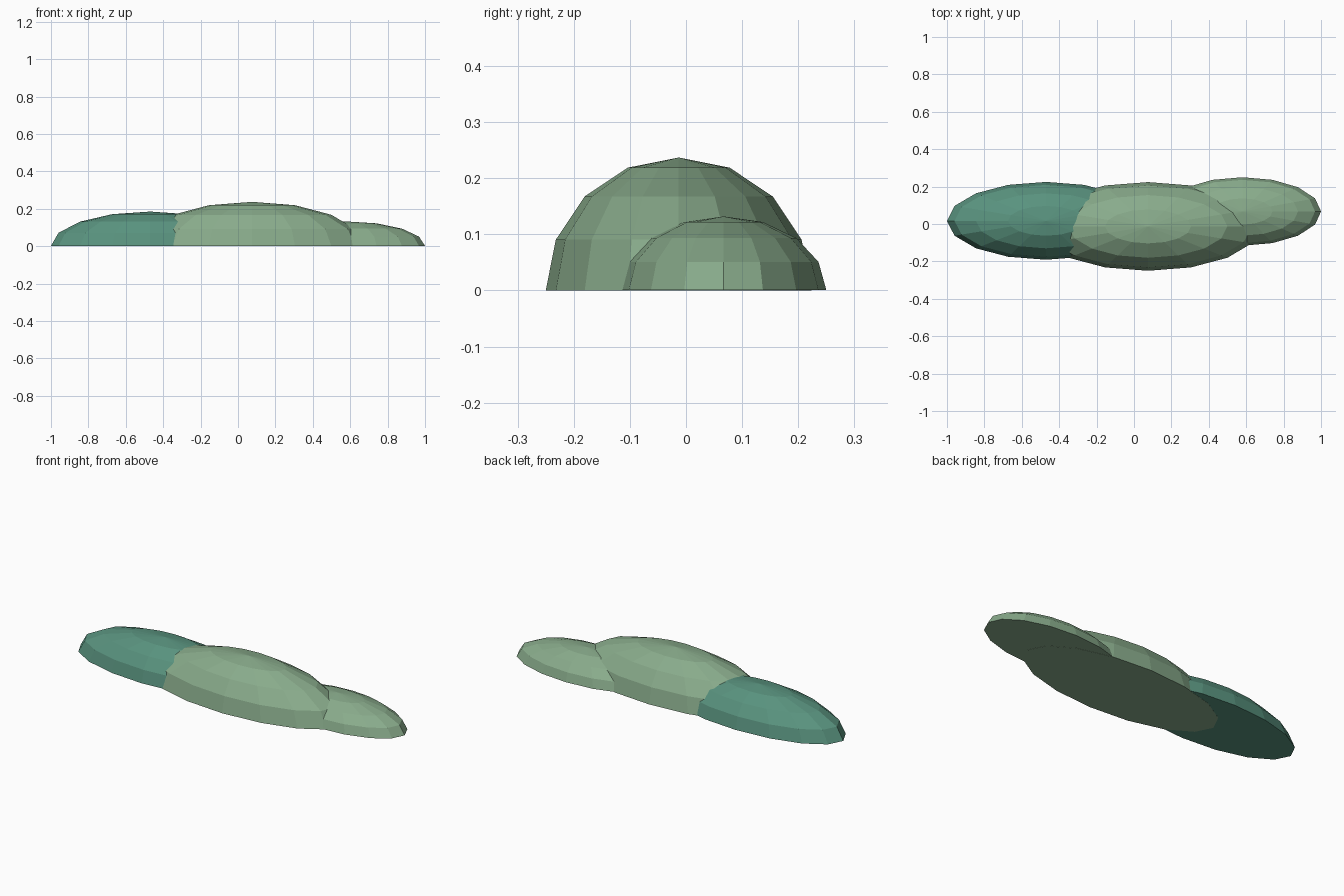
import bpy
import bmesh
from mathutils import Matrix

cube = bpy.data.objects.get("Cube")
if cube:
    bpy.data.objects.remove(cube, do_unlink=True)


def make_material(name, rgb):
    mat = bpy.data.materials.new(name)
    mat.use_nodes = True
    colour = (*rgb, 1.0)
    mat.diffuse_color = colour
    bsdf = mat.node_tree.nodes["Principled BSDF"]
    bsdf.inputs["Base Color"].default_value = colour
    bsdf.inputs["Roughness"].default_value = 0.9
    return mat


def make_dome(name, centre, radii, mat, base=0.0):
    """Flat-shaded half ellipsoid with a closed flat underside."""
    bm = bmesh.new()
    bmesh.ops.create_uvsphere(bm, u_segments=16, v_segments=8, radius=1.0)
    lower = [v for v in bm.verts if v.co.z < -0.01]
    bmesh.ops.delete(bm, geom=lower, context='VERTS')
    rim = [e for e in bm.edges if e.is_boundary]
    bmesh.ops.contextual_create(bm, geom=rim)
    bmesh.ops.transform(bm, matrix=Matrix.Diagonal((*radii, 1.0)), verts=bm.verts)
    bmesh.ops.recalc_face_normals(bm, faces=bm.faces)
    mesh = bpy.data.meshes.new(name)
    bm.to_mesh(mesh)
    bm.free()
    mesh.materials.append(mat)
    obj = bpy.data.objects.new(name, mesh)
    obj.location = (*centre, base)
    bpy.context.collection.objects.link(obj)
    return obj


green = make_material("sage green", (0.25, 0.41, 0.26))
teal = make_material("deep teal", (0.10, 0.29, 0.21))

# Three overlapping hills; the outer bases sit a hair higher so undersides stay clean
make_dome("middle_hill", (0.075, -0.013), (0.6, 0.237, 0.237), green)
make_dome("right_hill", (-0.47, 0.017), (0.53, 0.208, 0.184), teal, 0.001)
make_dome("left_hill", (0.58, 0.067), (0.42, 0.183, 0.131), green, 0.001)
